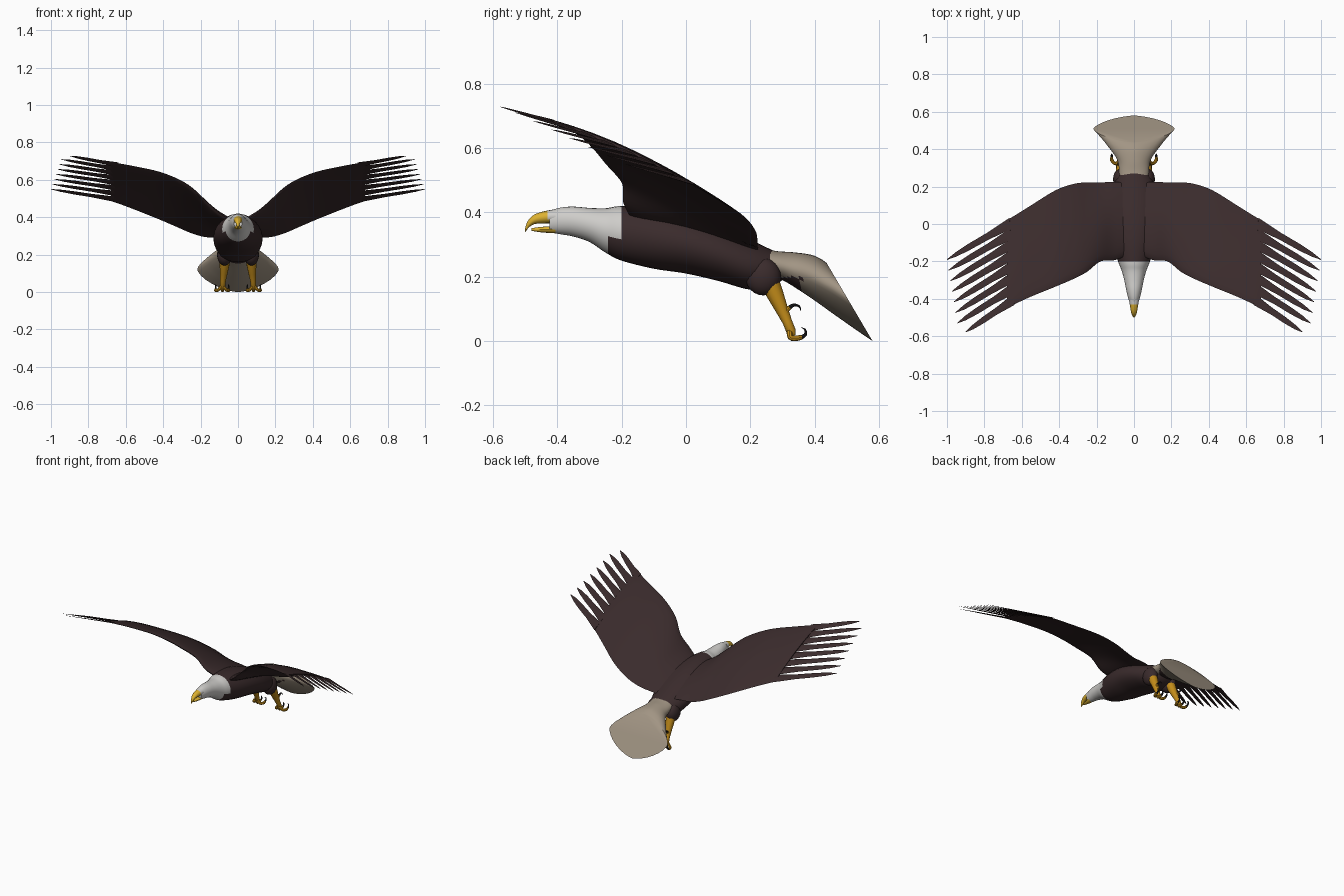
import bpy, bmesh, math
from mathutils import Vector

if "Cube" in bpy.data.objects:
    bpy.data.objects.remove(bpy.data.objects["Cube"])


def material(name, rgb):
    m = bpy.data.materials.new(name)
    m.diffuse_color = (*rgb, 1)
    m.use_nodes = True
    m.node_tree.nodes["Principled BSDF"].inputs["Base Color"].default_value = m.diffuse_color
    return m


BROWN = material("dark brown feathers", (0.042, 0.024, 0.025))
WHITE = material("white head feathers", (0.62, 0.61, 0.59))
TAN = material("pale tail feathers", (0.36, 0.30, 0.23))
YELLOW = material("yellow beak", (0.72, 0.44, 0.03))
ORANGE = material("orange leg skin", (0.54, 0.26, 0.01))
BLACK = material("black claw", (0.012, 0.012, 0.014))


def smooth_rows(rows, n):
    """Catmull-Rom resampling of tuples, n steps per span."""
    out = []
    for i in range(len(rows) - 1):
        p = [rows[max(0, min(len(rows) - 1, i + k))] for k in (-1, 0, 1, 2)]
        for s in range(n):
            t = s / n
            out.append(tuple(0.5 * (2 * b + (c - a) * t + (2 * a - 5 * b + 4 * c - d) * t * t
                                    + (3 * b - a - 3 * c + d) * t ** 3)
                             for a, b, c, d in zip(*p)))
    out.append(tuple(rows[-1]))
    return out


def loft(bm, rings):
    """Skin a list of equal-length point rings and close both ends."""
    vs = [[bm.verts.new(p) for p in ring] for ring in rings]
    n = len(vs[0])
    for a, b in zip(vs, vs[1:]):
        for k in range(n):
            bm.faces.new((a[k], a[(k + 1) % n], b[(k + 1) % n], b[k]))
    bm.faces.new(vs[0])
    bm.faces.new(vs[-1][::-1])


def finish(name, bm, mats, rule=None, mirror=False, angle=40):
    bmesh.ops.recalc_face_normals(bm, faces=bm.faces[:])
    if rule:
        for f in bm.faces:
            f.material_index = rule(f.calc_center_median())
    me = bpy.data.meshes.new(name)
    bm.to_mesh(me)
    bm.free()
    for m in mats:
        me.materials.append(m)
    ob = bpy.data.objects.new(name, me)
    bpy.context.collection.objects.link(ob)
    bpy.ops.object.select_all(action='DESELECT')
    ob.select_set(True)
    bpy.context.view_layer.objects.active = ob
    bpy.ops.object.shade_smooth_by_angle(angle=math.radians(angle))
    if mirror:
        ob.modifiers.new("mirror", 'MIRROR').use_clip = False
    return ob


def oval(y, top, bot, w, n=28):
    c, h = (top + bot) / 2, (top - bot) / 2
    return [(w * math.cos(2 * math.pi * k / n), y, c + h * math.sin(2 * math.pi * k / n))
            for k in range(n)]


def tube(bm, path, n=8):
    """Tapered tube through (x, y, z, radius) points."""
    pts = [Vector(p[:3]) for p in path]
    rings = []
    for i, p in enumerate(path):
        d = pts[min(i + 1, len(pts) - 1)] - pts[max(i - 1, 0)]
        u = d.cross(Vector((1, 0, 0))).normalized()
        v = d.cross(u).normalized()
        rings.append([pts[i] + p[3] * (math.cos(2 * math.pi * k / n) * u
                                       + math.sin(2 * math.pi * k / n) * v) for k in range(n)])
    loft(bm, rings)


# body with head: rows are y, top, bottom, half width
body = [(-.425, .405, .338, .022), (-.39, .415, .332, .033), (-.35, .418, .325, .042),
        (-.30, .414, .308, .052), (-.25, .413, .275, .066), (-.2, .42, .25, .085),
        (-.1, .415, .225, .115), (0, .395, .21, .13), (.1, .36, .187, .13),
        (.2, .315, .16, .112), (.27, .282, .17, .08), (.31, .265, .2, .05)]
bm = bmesh.new()
loft(bm, [oval(*r) for r in smooth_rows(body, 6)])
finish("body_and_head", bm, [BROWN, WHITE],
       lambda c: int(c.y < (-.2 if c.z > .32 else -.24)))

# beak, upper hook and lower jaw
upper = [(-.405, .41, .366, .027), (-.44, .404, .366, .021), (-.47, .394, .364, .016),
         (-.488, .379, .354, .01), (-.497, .362, .342, .005), (-.5, .35, .339, .001)]
bm = bmesh.new()
loft(bm, [oval(*r, n=16) for r in smooth_rows(upper, 4)])
finish("upper_beak", bm, [YELLOW, WHITE], lambda c: int(c.y > -.435 and c.z > .38))
lower = [(-.405, .358, .335, .02), (-.45, .355, .338, .013), (-.48, .351, .343, .003)]
bm = bmesh.new()
loft(bm, [oval(*r, n=12) for r in smooth_rows(lower, 3)])
finish("lower_beak", bm, [YELLOW])

# tail: flared tube with a slanted end; rows are top y, z, bottom y, z, half width, squareness
tail = [(.23, .292, .22, .17, .085, 1), (.28, .28, .28, .195, .08, 1),
        (.335, .276, .36, .153, .092, 1.05), (.39, .268, .47, .076, .15, 1.2),
        (.42, .255, .53, .034, .187, 1.25), (.437, .243, .58, 0, .218, 1.3)]
bm = bmesh.new()
rings = []
for yt, zt, yb, zb, w, e in smooth_rows(tail, 6):
    ring = []
    for k in range(32):
        a = 2 * math.pi * k / 32
        c, s = (math.copysign(abs(q) ** e, q) for q in (math.cos(a), math.sin(a)))
        t = (1 + s) / 2
        ring.append((w * c, yb + (yt - yb) * t, zb + (zt - zb) * t))
    rings.append(ring)
loft(bm, rings)
finish("tail", bm, [BROWN, TAN],
       lambda c: int(not (c.y < .258 or (c.z < .2 and c.y < .36))))

# wing: rows are x, leading y, z, trailing y, z, thickness
wing = [(.04, -.17, .385, .22, .28, .05), (.11, -.195, .43, .225, .29, .05),
        (.18, -.2, .495, .222, .295, .045), (.25, -.255, .56, .222, .315, .04),
        (.32, -.292, .603, .215, .345, .034), (.42, -.335, .643, .18, .388, .028),
        (.55, -.388, .672, .1, .44, .022), (.63, -.425, .687, .05, .47, .018),
        (.68, -.452, .696, .02, .487, .01)]
bm = bmesh.new()
rings = []
for x, yl, zl, yt, zt, th in smooth_rows(wing, 4):
    chord = Vector((0, yt - yl, zt - zl))
    up = Vector((0, -chord.z, chord.y)).normalized()
    ring = []
    for k in range(24):
        a = 2 * math.pi * k / 24
        t = (1 - math.cos(a)) / 2
        off = th / 2 * math.sin(a) * (1.3 - .8 * t) + .015 * math.sin(math.pi * t)
        ring.append(Vector((x, yl, zl)) + chord * t + up * off)
    rings.append(ring)
loft(bm, rings)
finish("wing", bm, [BROWN], mirror=True)

# eight separate flight feathers at each wing tip
lead, trail = Vector((.64, -.432, .69)), Vector((.665, .03, .482))
chord = (trail - lead).normalized()
bm = bmesh.new()
for i in range(8):
    root = lead.lerp(trail, (i + .5) / 8)
    root += Vector((0, .005, .012)) * math.sin(math.pi * (i + .5) / 8)
    q = (i - 1) / 6
    tip = Vector((.945 + .055 * q, -.53 + .34 * q, .71 - .16 * q)) if i else Vector((.9, -.577, .728))
    up = (tip - root).cross(chord).normalized()
    rings = []
    for s, w in ((0, .034), (.15, .029), (.35, .022), (.65, .02), (.85, .014), (1, .002)):
        c = root.lerp(tip, s)
        rings.append([c + chord * w * math.cos(k * math.pi / 3)
                      + up * .004 * (1.1 - s) * math.sin(k * math.pi / 3) for k in range(6)])
    loft(bm, rings)
finish("wing_tip_feathers", bm, [BROWN], mirror=True)

# feathered thigh
bm = bmesh.new()
bmesh.ops.create_uvsphere(bm, u_segments=20, v_segments=12, radius=1)
for v in bm.verts:
    v.co = Vector((.072 + .04 * v.co.x, .24 + .055 * v.co.y, .2 + .058 * v.co.z))
finish("thigh", bm, [BROWN], mirror=True)

# scaly leg and curled toes
X = .083
bm = bmesh.new()
tube(bm, [(.07, .258, .19, .03), (.072, .275, .15, .027), (.076, .297, .1, .02),
          (.08, .315, .06, .015), (X, .327, .03, .015), (X, .333, .016, .008)], 12)
toes = (-.033, 0, .036)
for d in toes:
    tube(bm, smooth_rows([(X, .322, .035, .01), (X + d * .6, .325, .012, .009),
                          (X + d, .342, .009, .009), (X + d, .36, .012, .007)], 3))
tube(bm, smooth_rows([(X, .325, .05, .01), (X, .31, .066, .009),
                      (X, .309, .088, .008), (X, .322, .105, .007)], 3))
finish("leg", bm, [ORANGE], mirror=True)

# hooked claws
bm = bmesh.new()
for d in toes:
    tube(bm, smooth_rows([(X + d, .357, .011, .007), (X + d, .371, .02, .005),
                          (X + d, .37, .036, .003), (X + d, .358, .042, .0006)], 3))
tube(bm, smooth_rows([(X, .32, .103, .007), (X, .335, .112, .005),
                      (X, .352, .108, .003), (X, .357, .094, .0006)], 3))
finish("claws", bm, [BLACK], mirror=True)
